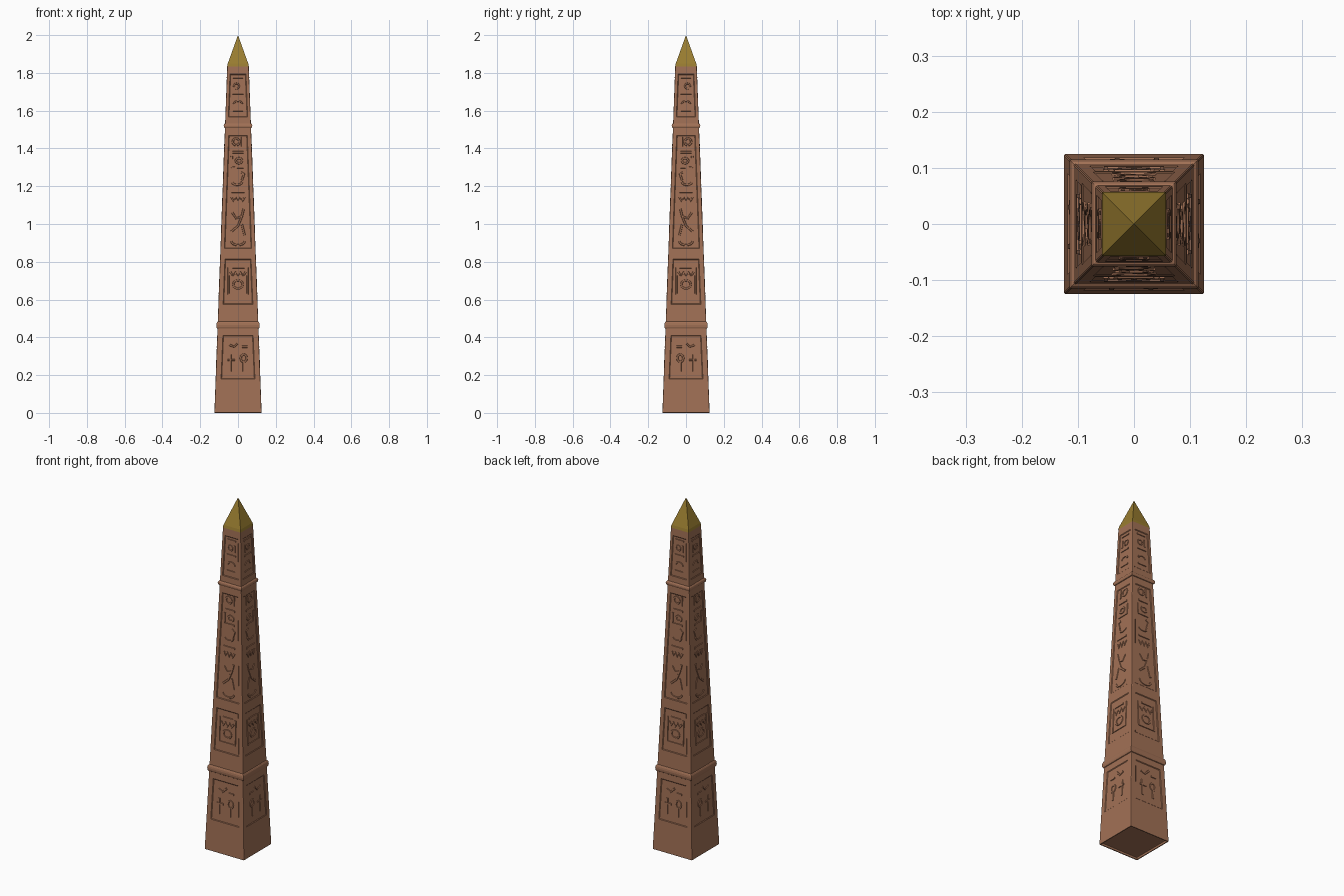
import bpy, bmesh, math
from mathutils import Vector

if "Cube" in bpy.data.objects:
    bpy.data.objects.remove(bpy.data.objects["Cube"])

BASE, TOP, SHOULDER = 0.125, 0.057, 1.835


def half(z):
    return BASE + (TOP - BASE) * z / SHOULDER


def material(name, rgb):
    m = bpy.data.materials.new(name)
    m.diffuse_color = (*rgb, 1)
    m.use_nodes = True
    m.node_tree.nodes["Principled BSDF"].inputs["Base Color"].default_value = m.diffuse_color
    return m


stone = material("red stone", (0.36, 0.165, 0.092))
gold = material("old gold", (0.32, 0.205, 0.03))


def finish(bm, name, mat):
    bmesh.ops.recalc_face_normals(bm, faces=bm.faces)
    me = bpy.data.meshes.new(name)
    bm.to_mesh(me)
    bm.free()
    ob = bpy.data.objects.new(name, me)
    bpy.context.collection.objects.link(ob)
    me.materials.append(mat)
    return ob


def square_loft(bm, rings):
    """Skin square rings given as (z, half width); returns side faces per level."""
    loops = [[bm.verts.new((sx * h, sy * h, z))
              for sx, sy in ((-1, -1), (1, -1), (1, 1), (-1, 1))] for z, h in rings]
    levels = [[bm.faces.new((a[i], a[(i + 1) % 4], b[(i + 1) % 4], b[i]))
               for i in range(4)] for a, b in zip(loops, loops[1:])]
    return loops, levels


# Tapered shaft with sunken inscription panels and a recessed underside
levels_z = [0, 0.15, 0.44, 0.55, 0.84, 0.85, 1.49, 1.55, 1.81, SHOULDER]
bm = bmesh.new()
loops, levels = square_loft(bm, [(z, half(z)) for z in levels_z])
bottom = bm.faces.new(loops[0][::-1])
bm.normal_update()
bmesh.ops.inset_individual(bm, faces=[bottom], thickness=0.010)
bmesh.ops.inset_individual(bm, faces=[bottom], thickness=0.001, depth=-0.012)
for i in (1, 3, 5, 7):
    margin = 0.36 * half((levels_z[i] + levels_z[i + 1]) / 2)
    bmesh.ops.inset_individual(bm, faces=levels[i], thickness=margin)
    bmesh.ops.inset_individual(bm, faces=levels[i], thickness=0.005, depth=-0.003)
shaft = finish(bm, "shaft", stone)
bev = shaft.modifiers.new("worn corners", 'BEVEL')
bev.width, bev.segments = 0.004, 2
bev.limit_method, bev.angle_limit = 'ANGLE', math.radians(60)

# Gilded pyramid tip
bm = bmesh.new()
loops, _ = square_loft(bm, [(SHOULDER, TOP), (1.85, TOP - 0.003), (1.999, 0.001)])
bmesh.ops.pointmerge(bm, verts=loops[-1], merge_co=(0, 0, 2))
finish(bm, "gilded_tip", gold)

# Rounded bands around the shaft
for name, z, r in (("lower_band", 0.465, 0.02), ("upper_band", 1.52, 0.013)):
    bm = bmesh.new()
    rings = []
    for k in range(7):
        a = math.pi * k / 6
        zz = z - r * math.cos(a)
        rings.append((zz, half(zz) - 0.001 + 0.008 * math.sin(a)))
    square_loft(bm, rings)
    finish(bm, name, stone)


# Relief carvings: strokes drawn on each face in (sideways, height) coordinates
def on_face(side, u, z, out):
    p = Vector((u, -(half(z) + out), z))
    c, s = [(1, 0), (0, 1), (-1, 0), (0, -1)][side]
    return (p.x * c - p.y * s, p.x * s + p.y * c, p.z)


def stroke(bm, side, pts, w=0.006):
    """A low ridge following a polyline."""
    pts = [Vector(p) for p in pts]
    rows = []
    for i, p in enumerate(pts):
        d = (pts[min(i + 1, len(pts) - 1)] - pts[max(i - 1, 0)]).normalized()
        n = Vector((-d.y, d.x)) * w
        rows.append([bm.verts.new(on_face(side, *(p + n * k), out))
                     for k, out in ((1, -0.005), (0.6, 0.0005), (-0.6, 0.0005), (-1, -0.005))])
    for a, b in zip(rows, rows[1:]):
        for j in range(3):
            bm.faces.new((a[j], a[j + 1], b[j + 1], b[j]))
    for r in (rows[0], rows[-1]):
        bm.faces.new(r)


def arc(u, z, ru, rz, a0=0, a1=360, n=12):
    return [(u + ru * math.cos(math.radians(a0 + (a1 - a0) * i / n)),
             z + rz * math.sin(math.radians(a0 + (a1 - a0) * i / n))) for i in range(n + 1)]


def zigzag(z, w, h, n=6):
    return [(-w + 2 * w * i / n, z + h * (-1) ** i) for i in range(n + 1)]


bm = bmesh.new()
for side in range(4):
    f = 1 if side % 2 == 0 else -1          # alternate faces are mirrored
    marks = [
        # lower panel: small paired signs
        [(-0.045, 0.36), (-0.02, 0.35), (0.005, 0.375)], [(0.02, 0.35), (0.05, 0.35)],
        [(-0.04, 0.31), (-0.04, 0.22)], [(-0.055, 0.28), (-0.015, 0.28)],
        arc(0.03, 0.29, 0.016, 0.02), [(0.03, 0.27), (0.03, 0.22)],
        # framed sign
        [(-0.05, 0.77), (-0.05, 0.63), (0.05, 0.63), (0.05, 0.77)],
        zigzag(0.735, 0.04, 0.01), arc(0, 0.68, 0.025, 0.022), [(-0.03, 0.77), (0.035, 0.77)],
        # tall column of signs
        arc(0, 0.91, 0.035, 0.022, 180, 360), 
        [(-0.035, 0.96), (0.0, 0.99), (0.02, 1.04), (0.03, 1.08)],
        [(-0.03, 1.06), (-0.01, 1.03), (0.02, 1.04)], [(0.02, 1.0), (0.035, 0.94)],
        zigzag(1.13, 0.034, 0.012), [(-0.035, 1.17), (0.035, 1.17)],
        arc(-0.005, 1.225, 0.027, 0.018, 200, 380), [(0.02, 1.23), (0.032, 1.265), (0.015, 1.275)],
        [(-0.033, 1.36), (-0.033, 1.30), (0.03, 1.30)], arc(0.005, 1.335, 0.017, 0.014),
        [(-0.03, 1.38), (0.03, 1.38)], arc(-0.01, 1.435, 0.018, 0.018),
        [(0.022, 1.46), (0.022, 1.41)],
        # upper panel
        [(-0.026, 1.60), (0.026, 1.60)], arc(0, 1.635, 0.022, 0.016, 0, 180),
        [(-0.028, 1.69), (0.028, 1.69)], arc(-0.008, 1.73, 0.014, 0.014),
        [(0.02, 1.75), (0.02, 1.71)], [(-0.026, 1.775), (0.026, 1.775)],
    ]
    for m in marks:
        stroke(bm, side, [(u * f, z) for u, z in m], 0.0065 if m[0][1] < 1.5 else 0.005)
finish(bm, "relief_carvings", stone)
